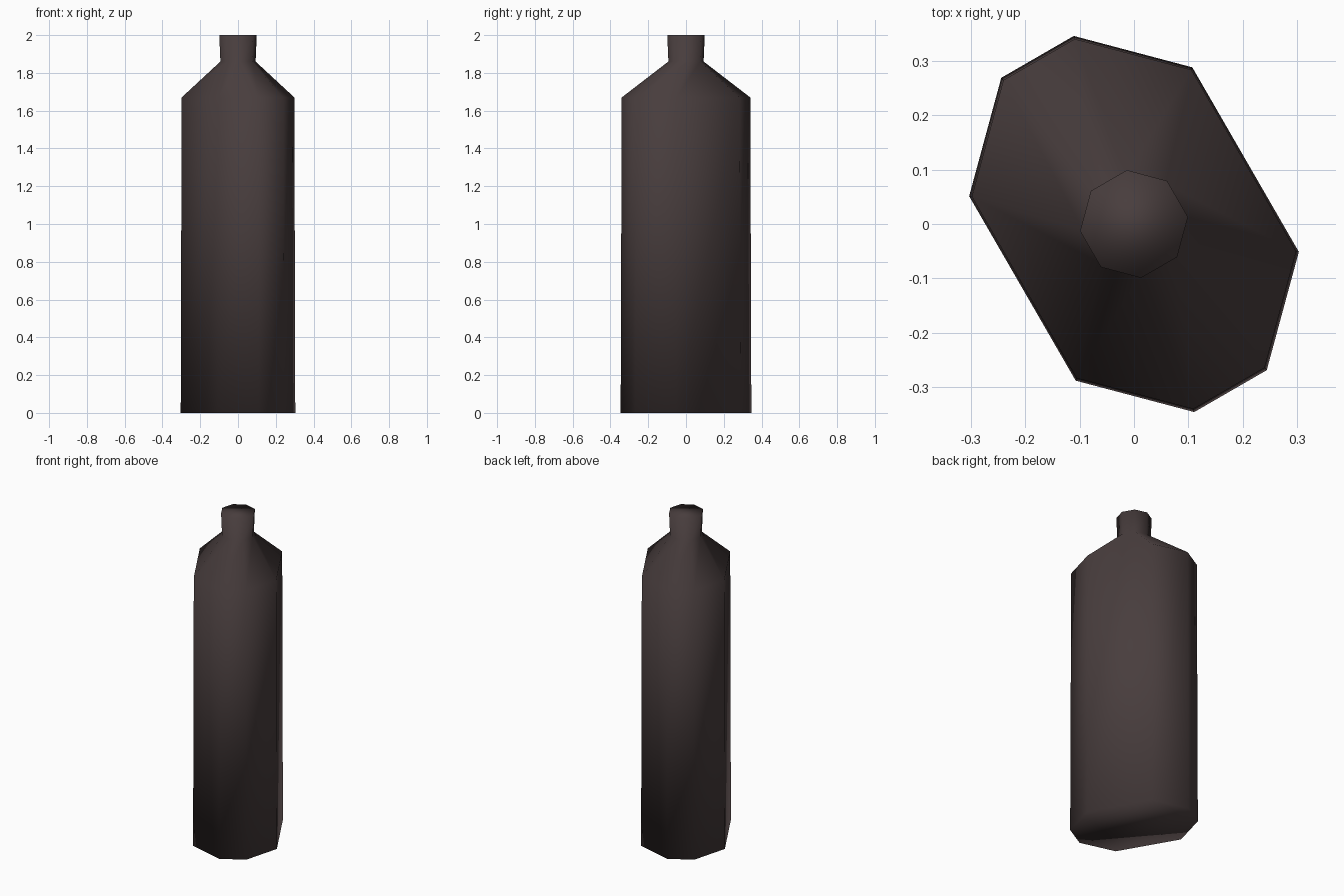
import bpy
import bmesh
import math
from mathutils import Matrix

if "Cube" in bpy.data.objects:
    bpy.data.objects.remove(bpy.data.objects["Cube"])

TURN = Matrix.Rotation(math.radians(-60), 3, 'Z')


def mirrored_octagon(a, b, z):
    """Octagon from two corner points of one quarter, mirrored about both axes."""
    (ax, ay), (bx, by) = a, b
    pts = [(ax, ay), (bx, by), (-bx, by), (-ax, ay),
           (-ax, -ay), (-bx, -by), (bx, -by), (ax, -ay)]
    return [TURN @ Matrix.Translation((x, y, z)).translation for x, y in pts]


def body_ring(s, z):
    return mirrored_octagon((0.355 * s, 0.077 * s), (0.196 * s, 0.237 * s), z)


def neck_ring(r, z):
    c, s = r * math.cos(math.pi / 8), r * math.sin(math.pi / 8)
    return mirrored_octagon((c, s), (s, c), z)


# Bottle: base, slightly tapered body, sloped shoulder, flared neck
rings = [body_ring(1.0, 0.0), body_ring(0.984, 1.67),
         neck_ring(0.094, 1.86), neck_ring(0.10, 2.0)]

bm = bmesh.new()
loops = [[bm.verts.new(p) for p in ring] for ring in rings]
for low, high in zip(loops, loops[1:]):
    for i in range(8):
        j = (i + 1) % 8
        bm.faces.new((low[i], low[j], high[j], high[i]))
bm.faces.new(loops[0][::-1])   # underside
bm.faces.new(loops[-1])        # closed mouth
bmesh.ops.recalc_face_normals(bm, faces=bm.faces)
for f in bm.faces:
    f.smooth = True

mesh = bpy.data.meshes.new("bottle")
bm.to_mesh(mesh)
bm.free()

# Dark brown glass
mat = bpy.data.materials.new("dark brown")
mat.diffuse_color = (0.065, 0.047, 0.047, 1.0)
mat.use_nodes = True
mat.node_tree.nodes["Principled BSDF"].inputs["Base Color"].default_value = mat.diffuse_color
mesh.materials.append(mat)

bottle = bpy.data.objects.new("bottle", mesh)
bpy.context.collection.objects.link(bottle)
